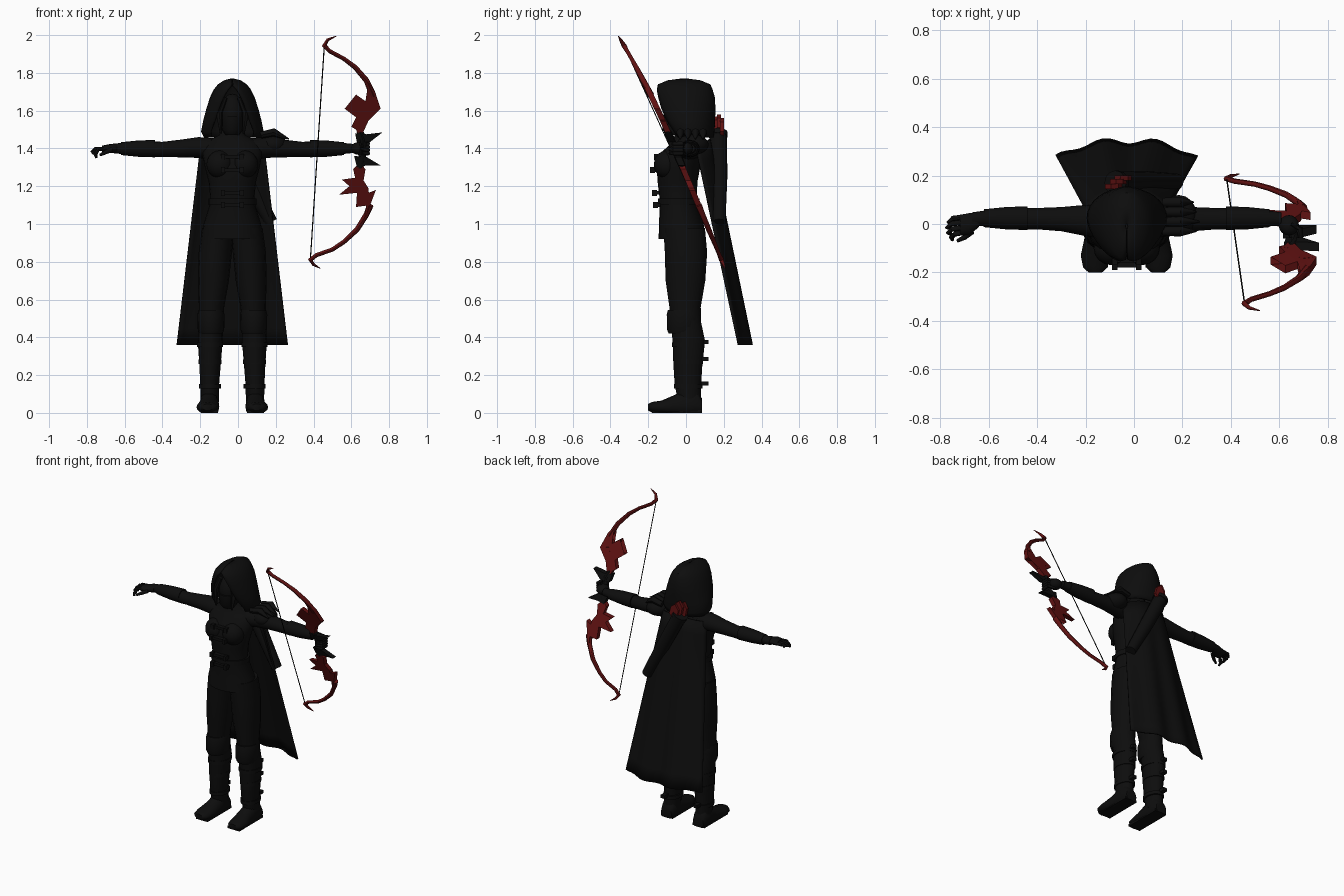
import bpy, bmesh, math
from mathutils import Vector

CX = -0.03  # body centre line


def colour(name, rgb):
    m = bpy.data.materials.new(name)
    m.diffuse_color = (*rgb, 1)
    return m


BLACK = colour("charcoal black", (0.004, 0.004, 0.004))
RED = colour("dark red", (0.12, 0.006, 0.006))


def finish(name, bm, mat, smooth=True, solid=0):
    bmesh.ops.recalc_face_normals(bm, faces=bm.faces)
    me = bpy.data.meshes.new(name)
    bm.to_mesh(me)
    bm.free()
    me.materials.append(mat)
    ob = bpy.data.objects.new(name, me)
    bpy.context.collection.objects.link(ob)
    if solid:
        mod = ob.modifiers.new("thickness", 'SOLIDIFY')
        mod.thickness = solid
        mod.offset = 0
    if smooth:
        bpy.ops.object.select_all(action='DESELECT')
        ob.select_set(True)
        bpy.context.view_layer.objects.active = ob
        bpy.ops.object.shade_smooth_by_angle(angle=math.radians(45))
    return ob


def skin(bm, rings, closed=True):
    n = len(rings[0])
    for a, b in zip(rings, rings[1:]):
        for i in range(n if closed else n - 1):
            j = (i + 1) % n
            bm.faces.new((a[i], a[j], b[j], b[i]))


def loft(name, axis, rows, mat=BLACK, n=16, floor=None):
    """Ellipse rings along an axis; row = (position, centre_u, centre_v, radius_u, radius_v)."""
    bm = bmesh.new()
    rings = []
    for p, cu, cv, ru, rv in rows:
        ring = []
        for i in range(n):
            t = math.tau * i / n
            u, v = cu + ru * math.cos(t), cv + rv * math.sin(t)
            co = {'x': (p, u, v), 'y': (u, p, v), 'z': (u, v, p)}[axis]
            if floor is not None:
                co = (co[0], co[1], max(co[2], floor))
            ring.append(bm.verts.new(co))
        rings.append(ring)
    skin(bm, rings)
    bm.faces.new(rings[0])
    bm.faces.new(rings[-1])
    return finish(name, bm, mat)


def ball(name, c, r, mat=BLACK):
    bm = bmesh.new()
    bmesh.ops.create_uvsphere(bm, u_segments=16, v_segments=10, radius=1)
    for v in bm.verts:
        v.co = Vector(a * s + o for a, s, o in zip(v.co, r, c))
    return finish(name, bm, mat)


def box(name, c, size, mat=BLACK):
    bm = bmesh.new()
    bmesh.ops.create_cube(bm, size=1)
    for v in bm.verts:
        v.co = Vector(a * s + o for a, s, o in zip(v.co, size, c))
    return finish(name, bm, mat, False)


def tube(name, pts, radii, mat=BLACK, n=8):
    bm = bmesh.new()
    pts = [Vector(p) for p in pts]
    rings = []
    for k, p in enumerate(pts):
        d = pts[min(k + 1, len(pts) - 1)] - pts[max(k - 1, 0)]
        ref = Vector((0, 1, 0)) if abs(d.normalized().y) < 0.8 else Vector((0, 0, 1))
        u = d.cross(ref).normalized()
        v = d.cross(u).normalized()
        rings.append([bm.verts.new(p + radii[k] * (u * math.cos(math.tau * i / n) + v * math.sin(math.tau * i / n)))
                      for i in range(n)])
    skin(bm, rings)
    bm.faces.new(rings[0])
    bm.faces.new(rings[-1])
    return finish(name, bm, mat)


def plate(name, outline, y_of, depth, mat):
    """Front outline in x and z, with depth along y."""
    bm = bmesh.new()
    a, b = ([bm.verts.new((x, y_of(z) + s * depth / 2, z)) for x, z in outline] for s in (-1, 1))
    skin(bm, [a, b])
    bmesh.ops.triangulate(bm, faces=[bm.faces.new(a), bm.faces.new(b)])
    return finish(name, bm, mat, False)


# Torso and jacket
loft("jacket", 'z', [(z, CX, cy, rx, ry) for z, cy, rx, ry in (
    (0.92, -0.02, 0.165, 0.125), (1.0, -0.025, 0.152, 0.118), (1.12, -0.04, 0.115, 0.098),
    (1.22, -0.045, 0.125, 0.105), (1.3, -0.04, 0.145, 0.115), (1.38, -0.02, 0.16, 0.11),
    (1.43, 0.0, 0.15, 0.075), (1.47, 0.0, 0.07, 0.06), (1.53, -0.01, 0.05, 0.05))], n=24)
for s in (-1, 1):
    ball("chest", (CX + s * 0.065, -0.1, 1.315), (0.072, 0.07, 0.075))
loft("belt", 'z', [(z, CX, -0.038, 0.127, 0.11) for z in (1.1, 1.135)], n=24)
for z, y in ((1.1, -0.15), (1.165, -0.155), (1.285, -0.165), (1.355, -0.145)):
    box("front_strap", (CX, y, z), (0.12, 0.03, 0.018))
    for s in (-1, 1):
        box("buckle", (CX + s * 0.05, y - 0.012, z), (0.022, 0.025, 0.032))

# Legs and boots
for s in (-1, 1):
    loft("leg", 'z', [(z, CX + s * dx, cy, rx, ry) for z, dx, cy, rx, ry in (
        (0.98, 0.075, -0.01, 0.085, 0.11), (0.85, 0.09, 0.0, 0.088, 0.112), (0.7, 0.1, -0.003, 0.082, 0.105),
        (0.56, 0.11, -0.005, 0.067, 0.083), (0.48, 0.115, 0.0, 0.065, 0.08), (0.38, 0.117, 0.015, 0.066, 0.086),
        (0.26, 0.118, 0.01, 0.057, 0.077), (0.15, 0.12, 0.01, 0.05, 0.07), (0.05, 0.12, 0.02, 0.048, 0.06))])
    fx = CX + s * 0.122
    loft("boot_foot", 'y', [(0.085, fx, 0.03, 0.04, 0.045), (0.06, fx, 0.04, 0.05, 0.08),
                            (0.0, fx, 0.04, 0.05, 0.09), (-0.06, fx, 0.035, 0.053, 0.06),
                            (-0.13, fx + s * 0.008, 0.03, 0.06, 0.035), (-0.18, fx + s * 0.008, 0.03, 0.05, 0.028),
                            (-0.2, fx + s * 0.008, 0.03, 0.028, 0.018)], floor=0.0)
    box("boot_sole", (fx, -0.05, 0.008), (0.09, 0.26, 0.016))
    loft("knee_guard", 'z', [(z, CX + s * 0.113, -0.012, r, r + 0.018) for z, r in
                             ((0.42, 0.062), (0.44, 0.07), (0.52, 0.072), (0.545, 0.066))])
    for z, r in ((0.36, 0.069), (0.27, 0.061), (0.14, 0.058)):
        loft("boot_strap", 'z', [(z + d, CX + s * 0.118, 0.012, r, r + 0.018) for d in (-0.012, 0.012)])
        box("boot_buckle", (CX + s * 0.125, 0.1, z + 0.015), (0.03, 0.04, 0.022))

# Arms
for s in (-1, 1):
    loft("arm", 'x', [(CX + s * d, y, z, ry, rz) for d, y, z, ry, rz in (
        (0.1, 0.01, 1.395, 0.07, 0.06), (0.18, 0.015, 1.405, 0.063, 0.055), (0.27, 0.02, 1.4, 0.05, 0.047),
        (0.37, 0.022, 1.395, 0.044, 0.04), (0.42, 0.022, 1.395, 0.044, 0.042), (0.48, 0.024, 1.4, 0.042, 0.04),
        (0.57, 0.024, 1.4, 0.034, 0.031), (0.64, 0.02, 1.4, 0.028, 0.024))])
    loft("bracer", 'x', [(CX + s * d, 0.024, 1.399, r, r - 0.003) for d, r in ((0.41, 0.049), (0.5, 0.046), (0.59, 0.037))])

# Open hand
loft("open_hand", 'x', [(-0.64, 0.018, 1.4, 0.03, 0.024), (-0.68, 0.0, 1.4, 0.045, 0.023),
                        (-0.72, -0.005, 1.397, 0.043, 0.018)], n=12)
for y, dx, dz in ((0.028, 0.0, -0.004), (0.006, 0.006, -0.008), (-0.016, 0.002, -0.016), (-0.036, -0.01, -0.026)):
    tube("finger", [(-0.71, y, 1.398), (-0.75 - dx, y - 0.005, 1.398), (-0.765 - dx, y - 0.02, 1.393 + dz),
                    (-0.75, y - 0.03, 1.378 + dz)], [0.011, 0.011, 0.01, 0.007])
tube("thumb", [(-0.67, -0.03, 1.395), (-0.7, -0.055, 1.38), (-0.73, -0.07, 1.365)], [0.014, 0.011, 0.007])

# Gripping hand
ball("gripping_hand", (0.64, -0.005, 1.4), (0.042, 0.042, 0.034))
for k in range(4):
    z = 1.425 - k * 0.017
    tube("grip_finger", [(0.65, 0.0, z), (0.69, -0.02, z), (0.69, -0.065, z), (0.65, -0.085, z)],
         [0.011, 0.011, 0.01, 0.008])

# Head and hood
ball("face", (CX, -0.035, 1.58), (0.068, 0.085, 0.11))
loft("face_mask", 'z', [(1.47, CX, -0.05, 0.035, 0.05), (1.5, CX, -0.055, 0.055, 0.07),
                        (1.57, CX, -0.05, 0.062, 0.078)])
for s in (-1, 1):
    tube("hair_lock", [(CX + s * 0.04, -0.09, 1.67), (CX + s * 0.07, -0.1, 1.59), (CX + s * 0.06, -0.11, 1.48)],
         [0.015, 0.018, 0.006])
bm = bmesh.new()
rings = []
for z, cy, rx, ry, gap in ((1.46, 0.03, 0.145, 0.11, 50), (1.49, 0.025, 0.16, 0.12, 45), (1.55, 0.01, 0.148, 0.138, 38),
                           (1.61, 0.0, 0.132, 0.15, 33), (1.67, -0.005, 0.112, 0.152, 25), (1.71, -0.01, 0.093, 0.145, 15),
                           (1.735, -0.01, 0.072, 0.135, 2), (1.755, -0.01, 0.042, 0.085, 0.5), (1.765, -0.01, 0.004, 0.01, 0.1)):
    ring = []
    for i in range(25):
        t = math.radians(-90 + gap + (360 - 2 * gap) * i / 24)
        ring.append(bm.verts.new((CX + rx * math.cos(t), cy + ry * math.sin(t), z)))
    rings.append(ring)
skin(bm, rings, False)
finish("hood", bm, BLACK, True, 0.012)

# Cape with folds widening to the hem
bm = bmesh.new()
rings = []
for k in range(13):
    t = k / 12
    ring = []
    for i in range(25):
        u = i / 12 - 1
        back, edge = 0.125 + 0.215 * t, 0.05 + 0.22 * t
        y = back + (edge - back) * abs(u) ** 3 + 0.012 * t * math.cos(u * 9 - 3.5)
        z = 1.45 - 1.09 * t - 0.03 * (1 - t) * u * u
        ring.append(bm.verts.new((CX + u * (0.165 + 0.128 * t), y, z)))
    rings.append(ring)
skin(bm, rings, False)
finish("cape", bm, BLACK, True, 0.01)

# Layered shoulder guard
ball("shoulder_guard", (0.185, 0.035, 1.42), (0.075, 0.085, 0.055))
for k in range(4):
    y = -0.03 + k * 0.04
    tube("shoulder_feather", [(0.12, y, 1.47), (0.19, y, 1.485), (0.27 - 0.012 * abs(k - 1), y, 1.45)], [0.018, 0.022, 0.003])

# Quiver and arrow fletchings
tube("quiver", [(-0.075, 0.17, 1.48), (0.045, 0.175, 1.25), (0.175, 0.175, 1.01)], [0.047, 0.044, 0.034], n=12)
tube("quiver_rim", [(-0.077, 0.17, 1.485), (-0.065, 0.17, 1.462)], [0.051, 0.051], n=12)
for dx, y, dz in ((-0.02, 0.155, 0), (0.0, 0.175, 0.01), (0.02, 0.19, -0.01)):
    plate("fletching", [(x + dx, z + dz) for x, z in ((-0.06, 1.46), (-0.03, 1.5), (-0.045, 1.55), (-0.075, 1.57),
                                                      (-0.1, 1.53), (-0.09, 1.48))], lambda z, y=y: y, 0.02, RED)


# Bow leans forward at the top
def bow_y(z):
    d = z - 1.4
    return -0.06 - (0.4 * d + 0.17 * d * d if d > 0 else 0.42 * d)


def limb(name, pts, radii):
    tube(name, [(x, bow_y(z), z) for x, z in pts], radii, RED)


limb("upper_limb", [(0.52, 1.995), (0.475, 1.975), (0.457, 1.945), (0.485, 1.915), (0.56, 1.875), (0.62, 1.83),
                    (0.68, 1.76), (0.715, 1.68)], [0.002, 0.008, 0.013, 0.011, 0.011, 0.013, 0.015, 0.018])
limb("lower_limb", [(0.435, 0.765), (0.4, 0.785), (0.383, 0.81), (0.415, 0.835), (0.5, 0.865), (0.56, 0.905),
                    (0.63, 0.97), (0.68, 1.05), (0.7, 1.1)], [0.002, 0.008, 0.013, 0.011, 0.011, 0.012, 0.014, 0.015, 0.018])
plate("upper_barbs", [(0.69, 1.75), (0.725, 1.7), (0.755, 1.61), (0.69, 1.625), (0.675, 1.6), (0.655, 1.55), (0.69, 1.545),
                      (0.665, 1.49), (0.64, 1.46), (0.625, 1.5), (0.64, 1.53), (0.6, 1.515), (0.625, 1.565),
                      (0.565, 1.61), (0.645, 1.595), (0.625, 1.685), (0.675, 1.65), (0.705, 1.67)], bow_y, 0.032, RED)
plate("lower_barbs", [(0.67, 1.03), (0.7, 1.1), (0.73, 1.18), (0.665, 1.155), (0.625, 1.09), (0.63, 1.165), (0.535, 1.155),
                      (0.59, 1.2), (0.55, 1.235), (0.62, 1.245), (0.61, 1.29), (0.645, 1.325), (0.675, 1.29),
                      (0.665, 1.23), (0.69, 1.19)], bow_y, 0.032, RED)
tube("bow_grip", [(x, bow_y(z), z) for x, z in ((0.645, 1.49), (0.66, 1.45), (0.665, 1.4), (0.655, 1.34), (0.645, 1.3))],
     [0.018, 0.021, 0.018, 0.021, 0.018])
for outline in ([(0.63, 1.43), (0.62, 1.48), (0.68, 1.475), (0.765, 1.485), (0.7, 1.435)],
                [(0.63, 1.3), (0.615, 1.36), (0.68, 1.355), (0.755, 1.31), (0.68, 1.31)]):
    plate("grip_spike", outline, bow_y, 0.035, BLACK)
tube("bowstring", [(0.457, bow_y(1.945), 1.945), (0.383, bow_y(0.81), 0.81)], [0.003, 0.003], n=6)
